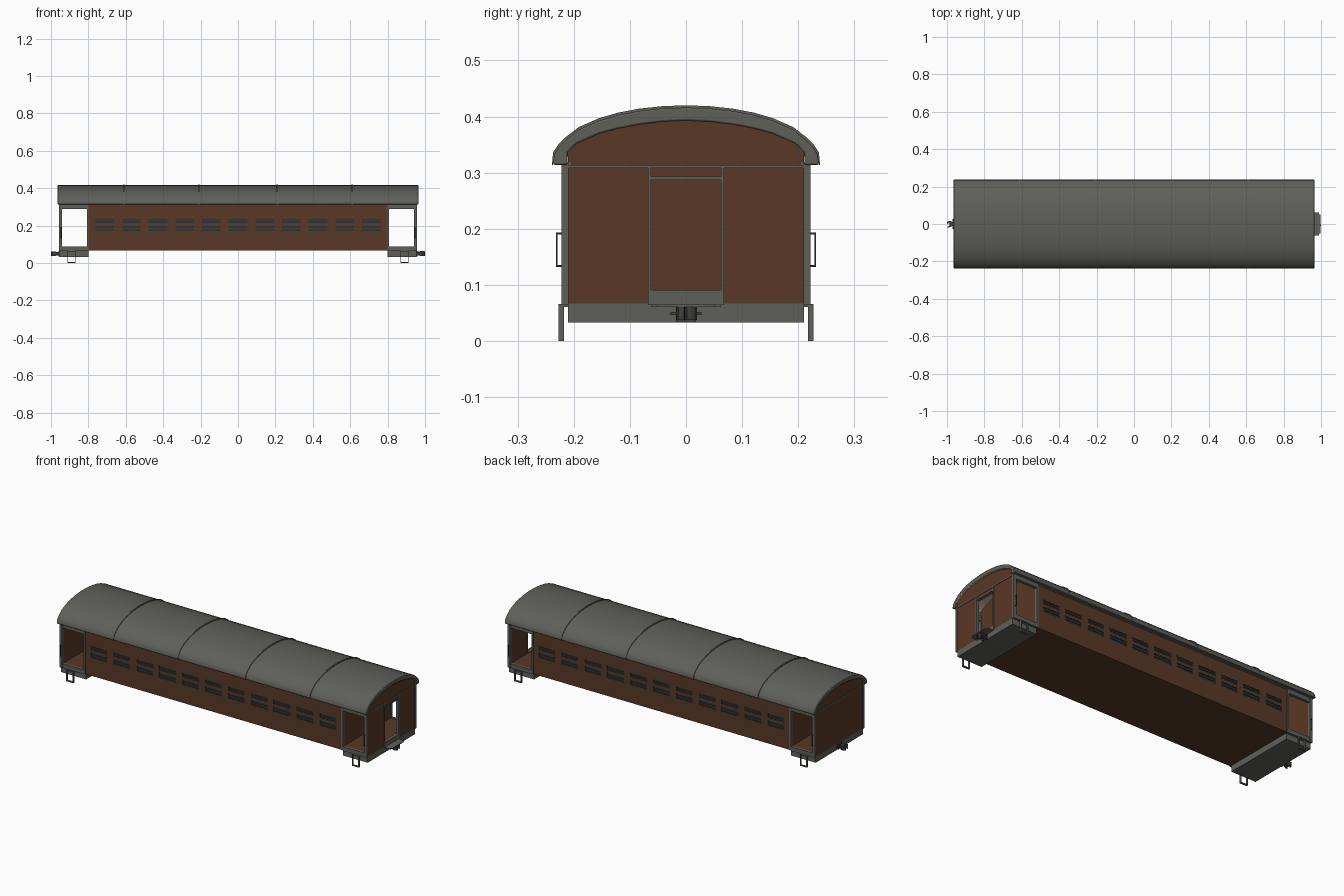
import bpy, bmesh, math

if "Cube" in bpy.data.objects:
    bpy.data.objects.remove(bpy.data.objects["Cube"])


def material(name, rgb):
    m = bpy.data.materials.new(name)
    m.diffuse_color = (*rgb, 1)
    m.use_nodes = True
    m.node_tree.nodes["Principled BSDF"].inputs["Base Color"].default_value = m.diffuse_color
    return m


GREY = material("grey paint", (0.115, 0.115, 0.102))
BROWN = material("brown paint", (0.10, 0.040, 0.020))
DARK = material("dark glass", (0.032, 0.032, 0.030))
METAL = material("dark metal", (0.05, 0.05, 0.047))
CREAM = material("cream ceiling", (0.50, 0.40, 0.27))


def finish(name, bm, mats):
    bmesh.ops.recalc_face_normals(bm, faces=bm.faces)
    me = bpy.data.meshes.new(name)
    bm.to_mesh(me)
    bm.free()
    ob = bpy.data.objects.new(name, me)
    bpy.context.collection.objects.link(ob)
    for m in mats:
        me.materials.append(m)
    return ob


def boxes(name, mat, specs):
    """One object from boxes given as (x0, x1, y0, y1, z0, z1)."""
    bm = bmesh.new()
    for x0, x1, y0, y1, z0, z1 in specs:
        vs = bmesh.ops.create_cube(bm, size=1)["verts"]
        for v in vs:
            v.co = ((x0 + x1) / 2 + v.co.x * (x1 - x0),
                    (y0 + y1) / 2 + v.co.y * (y1 - y0),
                    (z0 + z1) / 2 + v.co.z * (z1 - z0))
    return finish(name, bm, [mat])


def mx(s, x0, x1, *rest):
    """Box mirrored to the x side s."""
    return (min(s * x0, s * x1), max(s * x0, s * x1), *rest)


def both_y(b):
    """A box and its mirror image across y = 0."""
    x0, x1, y0, y1, z0, z1 = b
    return [b, (x0, x1, -y1, -y0, z0, z1)]


def extrude_x(name, pts, x0, x1, mats):
    """Extrude a closed (y, z) outline along x."""
    bm = bmesh.new()
    f = bm.faces.new([bm.verts.new((x0, y, z)) for y, z in pts])
    r = bmesh.ops.extrude_face_region(bm, geom=[f])
    for g in r["geom"]:
        if isinstance(g, bmesh.types.BMVert):
            g.co.x = x1
    return finish(name, bm, mats)


def mirrored(half):
    """Half arch (outer edge to crown) to a full arch."""
    return [(-y, z) for y, z in half] + [p for p in half[::-1] if p[0] > 0]


def smooth(ob, angle=35):
    bpy.ops.object.select_all(action='DESELECT')
    ob.select_set(True)
    bpy.context.view_layer.objects.active = ob
    bpy.ops.object.shade_smooth_by_angle(angle=math.radians(angle))


# Roof: arched shell with cream underside
OUTER = [(.237, .314), (.235, .332), (.226, .346), (.213, .359), (.19, .377),
         (.154, .393), (.12, .403), (.083, .410), (.042, .4145), (0, .416)]
INNER = [(.211, .314), (.211, .337), (.195, .352), (.154, .370), (.12, .379),
         (.083, .386), (.042, .391), (0, .393)]
outer, inner = mirrored(OUTER), mirrored(INNER)
roof = extrude_x("roof", outer + inner[::-1], -.965, .965, [GREY, CREAM])
for p in roof.data.polygons:
    if p.normal.z < -.3 and p.center.z > .32:
        p.material_index = 1
bev = roof.modifiers.new("edge", 'BEVEL')
bev.width, bev.segments, bev.limit_method = .003, 2, 'ANGLE'
bev.angle_limit = math.radians(60)
smooth(roof)

# Roof seam ribs
rise = [(y * 1.008, z + (.004 if z > .32 else 0)) for y, z in outer]
for i, x in enumerate((-.612, -.21, .21, .612)):
    smooth(extrude_x(f"roof_rib_{i + 1}", rise + outer[::-1], x - .004, x + .004, [GREY]))

# Body floor, and side walls built around two rows of windows
boxes("body_floor", BROWN, [(-.80, .80, -.218, .218, .067, .082)])
PITCH, HALF = .1427, .053
centres = [(i - 5) * PITCH for i in range(11)]
edges = [-.80] + [e for c in centres for e in (c - HALF, c + HALF)] + [.80]
ROWS = ((.169, .200), (.212, .238))
wall, panes, frames = [], [], []
for z0, z1 in ((.067, .169), (.200, .212), (.238, .318)):
    wall += both_y((-.80, .80, .206, .218, z0, z1))
for z0, z1 in ROWS:
    for a, b in zip(edges[0::2], edges[1::2]):
        wall += both_y((a, b, .206, .218, z0, z1))
    for c in centres:
        panes += both_y((c - HALF, c + HALF, .207, .213, z0, z1))
        for k in (0, 1):
            e = c + (HALF - .003 if k else -HALF)
            frames += both_y((e, e + .003, .213, .217, z0, z1))
        for z in (z0, (z0 + z1) / 2 - .0015, z1 - .003):
            frames += both_y((c - HALF, c + HALF, .213, .217, z, z + .003))
boxes("side_walls", BROWN, wall)
boxes("window_panes", DARK, panes)
boxes("window_frames", METAL, frames)
boxes("eave_strips", GREY, both_y((-.955, .955, .205, .221, .309, .318)))

gable = [(-.21, .305), *inner[1:-1], (.21, .305)]
for s, end in ((-1, "left"), (1, "right")):
    # Vestibule: partition, platform, floor and gable
    boxes(f"{end}_partition", BROWN, [mx(s, .795, .805, -.216, .216, .067, .318)])
    extrude_x(f"{end}_partition_top", gable, s * .795, s * .805, [BROWN])
    extrude_x(f"{end}_gable", gable, s * .942, s * .955, [BROWN])
    boxes(f"{end}_platform", GREY, [mx(s, .80, .955, -.21, .21, .033, .067)])
    boxes(f"{end}_vestibule_floor", BROWN, [mx(s, .805, .942, -.208, .208, .067, .086)])

    # Corner posts, side door frames and sills
    frame = []
    for b in ((.940, .958, .209, .222, .065, .316),
              (.798, .808, .206, .2215, .067, .316),
              (.808, .940, .206, .2215, .290, .310),
              (.808, .940, .208, .2215, .065, .089)):
        frame += both_y(mx(s, *b))
    boxes(f"{end}_posts_and_door_frames", GREY, frame)

    # End wall: doorway at the right end, closed at the left end
    trim = [mx(s, .950, .958, -.212, .212, .308, .314)]
    if s > 0:
        panels = both_y((.942, .955, .064, .21, .065, .309))
        panels.append((.942, .955, -.064, .064, .293, .309))
        trim += both_y((.940, .958, .062, .068, .065, .309))
        trim += [(.940, .958, -.064, .064, .287, .293),
                 (.940, .958, -.064, .064, .065, .091)]
        # Crossing plate outside the doorway
        boxes("crossing_plate", GREY, [(.950, .990, -.062, .062, .061, .065),
                                       (.990, .997, -.052, .052, .061, .065)])
    else:
        panels = [mx(s, .942, .955, -.21, .21, .065, .309)]
    boxes(f"{end}_end_wall", BROWN, panels)
    boxes(f"{end}_end_trim", GREY, trim)

    # Grab rails on the corner posts
    rails = []
    for b in ((.944, .948, .229, .232, .132, .193),
              (.944, .948, .220, .232, .132, .135),
              (.944, .948, .220, .232, .190, .193)):
        rails += both_y(mx(s, *b))
    boxes(f"{end}_grab_rails", DARK, rails)

    # Stirrup steps
    steps = []
    for b in ((.868, .872, .217, .227, 0, .066),
              (.908, .912, .217, .227, 0, .066),
              (.872, .908, .217, .227, 0, .005),
              (.868, .912, .206, .227, .061, .066)):
        steps += both_y(mx(s, *b))
    boxes(f"{end}_stirrup_steps", GREY, steps)

    # Coupler: shank, hooked jaw and side lugs
    boxes(f"{end}_coupler_shank", METAL, [
        mx(s, .950, .976, -.010, .010, .041, .058),
        mx(s, .955, .961, -.018, .018, .035, .064),
        mx(s, .966, .970, -.028, .028, .046, .052)])
    jaw = [(.972, -.012), (.984, -.017), (.998, -.013), (1, -.004), (.994, -.002),
           (.990, -.006), (.985, .002), (.989, .010), (.998, .016), (.994, .020), (.972, .013)]
    bm = bmesh.new()
    f = bm.faces.new([bm.verts.new((s * x, s * y, .037)) for x, y in jaw])
    r = bmesh.ops.extrude_face_region(bm, geom=[f])
    for g in r["geom"]:
        if isinstance(g, bmesh.types.BMVert):
            g.co.z = .061
    finish(f"{end}_coupler_jaw", bm, [METAL])
